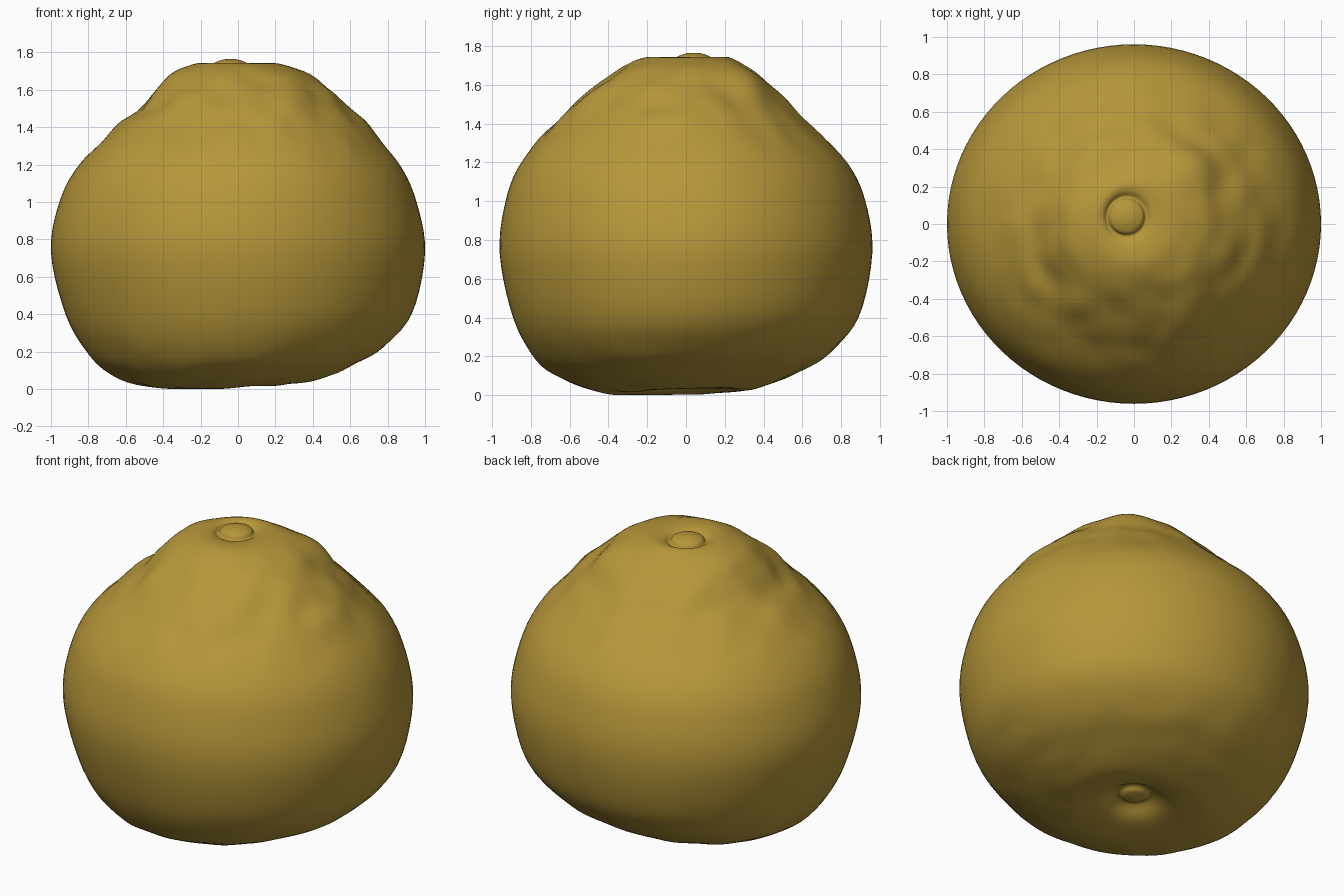
import bpy, bmesh, math
from mathutils import Vector, noise

cube = bpy.data.objects.get("Cube")
if cube:
    bpy.data.objects.remove(cube, do_unlink=True)

SEGMENTS = 96
STEPS = 5

# Fruit outline from underside to stem: height, left/right limits, front/back limits
OUTLINE = [
    (.06, -.01, .01, -.01, .01),
    (.07, -.06, .06, -.06, .06),
    (.09, -.1, .1, -.1, .1),
    (.035, -.2, .2, -.2, .2),
    (.02, -.38, .34, -.36, .32),
    (.05, -.54, .48, -.5, .44),
    (.1, -.66, .61, -.63, .57),
    (.2, -.79, .78, -.77, .74),
    (.4, -.92, .93, -.89, .89),
    (.73, -1, 1, -.96, .96),
    (1, -.955, .955, -.93, .925),
    (1.2, -.85, .865, -.85, .83),
    (1.4, -.65, .7, -.68, .63),
    (1.5, -.52, .6, -.58, .53),
    (1.6, -.44, .5, -.46, .43),
    (1.69, -.36, .38, -.33, .32),
    (1.74, -.23, .22, -.22, .23),
    (1.74, -.17, .11, -.12, .18),
    (1.72, -.145, .065, -.065, .145),
    (1.745, -.125, .045, -.045, .125),
    (1.762, -.08, 0, 0, .08),
    (1.765, -.045, -.035, .035, .045),
]

# Soft swellings and hollows on the rind: position, spread, amount
SWELLINGS = [
    ((.3, .32, 1.63), .12, .035),
    ((.42, .12, 1.6), .09, -.02),
    ((.3, -.42, 1.52), .12, .02),
    ((-.3, -.42, 1.52), .12, .02),
]


def spline(a, b, c, d, t):
    """Smooth blend from b to c with slopes taken from the neighbours."""
    return b + .5 * t * (c - a + t * (2 * a - 5 * b + 4 * c - d
                                     + t * (3 * (b - c) + d - a)))


def fade(low, high, value):
    t = max(0, min(1, (value - low) / (high - low)))
    return t * t * (3 - 2 * t)


def smooth_rows(rows):
    result = []
    last = len(rows) - 1
    for i in range(last):
        near = [rows[max(0, min(last, i + k))] for k in (-1, 0, 1, 2)]
        for s in range(STEPS):
            result.append([spline(*values, s / STEPS) for values in zip(*near)])
    result.append(rows[-1])
    return result


def rind_point(row, angle):
    z, x0, x1, y0, y1 = row
    p = Vector(((x0 + x1) / 2 + (x1 - x0) / 2 * math.cos(angle),
                (y0 + y1) / 2 + (y1 - y0) / 2 * math.sin(angle), z))
    # Gentle wrinkles on the shoulder and underside, none on stem or navel
    reach = math.hypot(p.x, p.y)
    mask = fade(.2, .4, reach) * (fade(1.1, 1.45, z) + .5 * fade(.45, .1, z))
    out = (p - Vector((0, 0, .8))).normalized()
    amount = .015 * mask * noise.noise(p * 6)
    for centre, spread, height in SWELLINGS:
        distance = (p - Vector(centre)).length / spread
        amount += height * math.exp(-distance * distance)
    p += out * amount
    # The base leans down towards the front right
    p.z += fade(.5, .05, z) * (.045 * p.x + .03 * p.y)
    return p


# Fruit body with recessed stem button and navel
bm = bmesh.new()
rings = []
for row in smooth_rows(OUTLINE):
    rings.append([bm.verts.new(rind_point(row, math.tau * i / SEGMENTS))
                  for i in range(SEGMENTS)])
for lower, upper in zip(rings, rings[1:]):
    for i in range(SEGMENTS):
        j = (i + 1) % SEGMENTS
        bm.faces.new((lower[i], lower[j], upper[j], upper[i]))
bm.faces.new(rings[0][::-1])
bm.faces.new(rings[-1])
for face in bm.faces:
    face.smooth = True
bottom = min(v.co.z for v in bm.verts)
for v in bm.verts:
    v.co.z -= bottom
bmesh.ops.recalc_face_normals(bm, faces=bm.faces)

mesh = bpy.data.meshes.new("fruit_body")
bm.to_mesh(mesh)
bm.free()
fruit = bpy.data.objects.new("fruit_body", mesh)
bpy.context.collection.objects.link(fruit)

# Golden rind
rind = bpy.data.materials.new("golden_rind")
rind.use_nodes = True
colour = (.47, .31, .042, 1)
rind.diffuse_color = colour
shader = next(n for n in rind.node_tree.nodes if n.type == 'BSDF_PRINCIPLED')
shader.inputs["Base Color"].default_value = colour
shader.inputs["Roughness"].default_value = .7
mesh.materials.append(rind)
